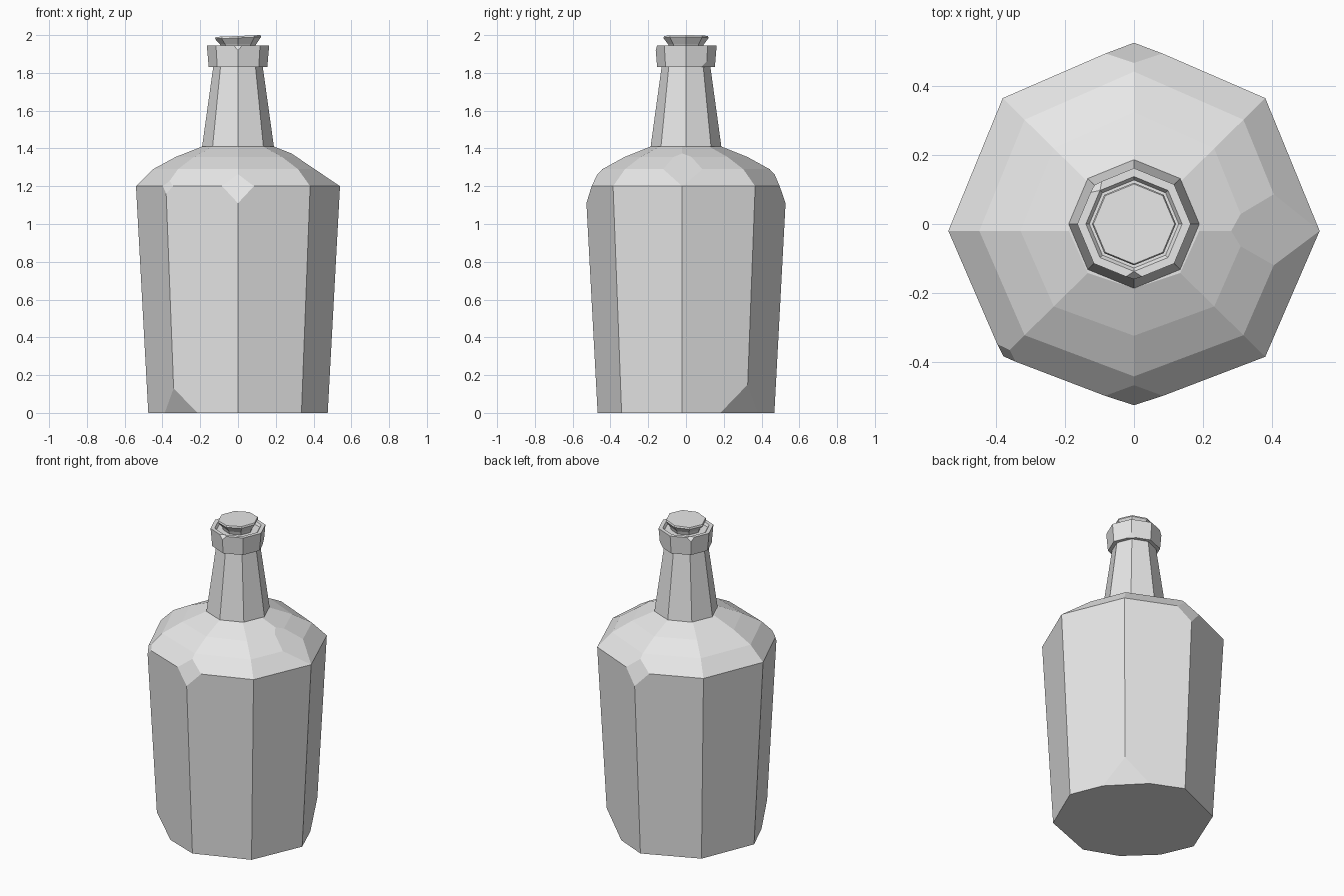
import bpy, bmesh
from math import cos, sin, tau
from mathutils import Vector

cube = bpy.data.objects.get("Cube")
if cube:
    bpy.data.objects.remove(cube, do_unlink=True)

SIDES = 8
stone = bpy.data.materials.new("plain_grey")
stone.use_nodes = True
GREY = (0.8, 0.8, 0.8, 1)
stone.diffuse_color = GREY
stone.node_tree.nodes["Principled BSDF"].inputs["Base Color"].default_value = GREY


def lathe(profile, skew=0.0):
    """Closed octagonal solid from (radius, height) rings, bottom to top."""
    bm = bmesh.new()
    rings = []
    for r, z in profile:
        angles = [tau * i / SIDES for i in range(SIDES)]
        rings.append([bm.verts.new((r * cos(a), 0.985 * r * sin(a) - skew * cos(a) ** 2, z))
                      for a in angles])
    for low, high in zip(rings, rings[1:]):
        for i in range(SIDES):
            j = (i + 1) % SIDES
            bm.faces.new((low[i], low[j], high[j], high[i]))
    bm.faces.new(rings[0][::-1])
    bm.faces.new(rings[-1])
    return bm


def chip(bm, corner, size):
    """Knock off the corner nearest to a point."""
    vert = min(bm.verts, key=lambda v: (v.co - Vector(corner)).length)
    bmesh.ops.bevel(bm, geom=[vert], offset=size, offset_type='OFFSET',
                    segments=1, profile=0.5, affect='VERTICES')


def finish(bm, name):
    bmesh.ops.recalc_face_normals(bm, faces=bm.faces)
    mesh = bpy.data.meshes.new(name)
    bm.to_mesh(mesh)
    bm.free()
    mesh.materials.append(stone)
    obj = bpy.data.objects.new(name, mesh)
    bpy.context.collection.objects.link(obj)
    return obj


# Body with rounded shoulder
body = lathe([(0.475, 0), (0.54, 1.2), (0.45, 1.29), (0.33, 1.355), (0.19, 1.41)], skew=0.02)

# Flatter shoulder on the left side
cut = bmesh.ops.bisect_plane(body, geom=body.verts[:] + body.edges[:] + body.faces[:],
                             plane_co=(0.54, 0, 1.2), plane_no=(0.56, 0, 0.83),
                             clear_outer=True)
bmesh.ops.holes_fill(body, edges=[e for e in body.edges if e.is_boundary], sides=0)

# Worn corners
chip(body, (0, -0.53, 1.2), 0.09)
chip(body, (0, 0.53, 1.2), 0.09)
chip(body, (-0.38, -0.39, 1.2), 0.04)
chip(body, (0.34, 0.33, 0), 0.15)
chip(body, (-0.34, -0.35, 0), 0.13)
finish(body, "bottle_body")

# Neck
finish(lathe([(0.19, 1.41), (0.13, 1.84)]), "neck")

# Lip, with a few worn corners
lip = lathe([(0.155, 1.83), (0.165, 1.945), (0.14, 1.945), (0.13, 1.93)])
chip(lip, (0, -0.16, 1.945), 0.025)
chip(lip, (0.12, 0.12, 1.83), 0.03)
chip(lip, (-0.12, 0.12, 1.945), 0.025)
finish(lip, "lip")

# Stopper, slightly tilted
stopper = lathe([(0.085, 1.92), (0.095, 1.95), (0.122, 1.985), (0.118, 1.995)])
for v in stopper.verts:
    if v.co.z > 1.97:
        v.co.z += 0.04 * (v.co.x - 0.118)
        v.co.z += 0.005
finish(stopper, "stopper")
